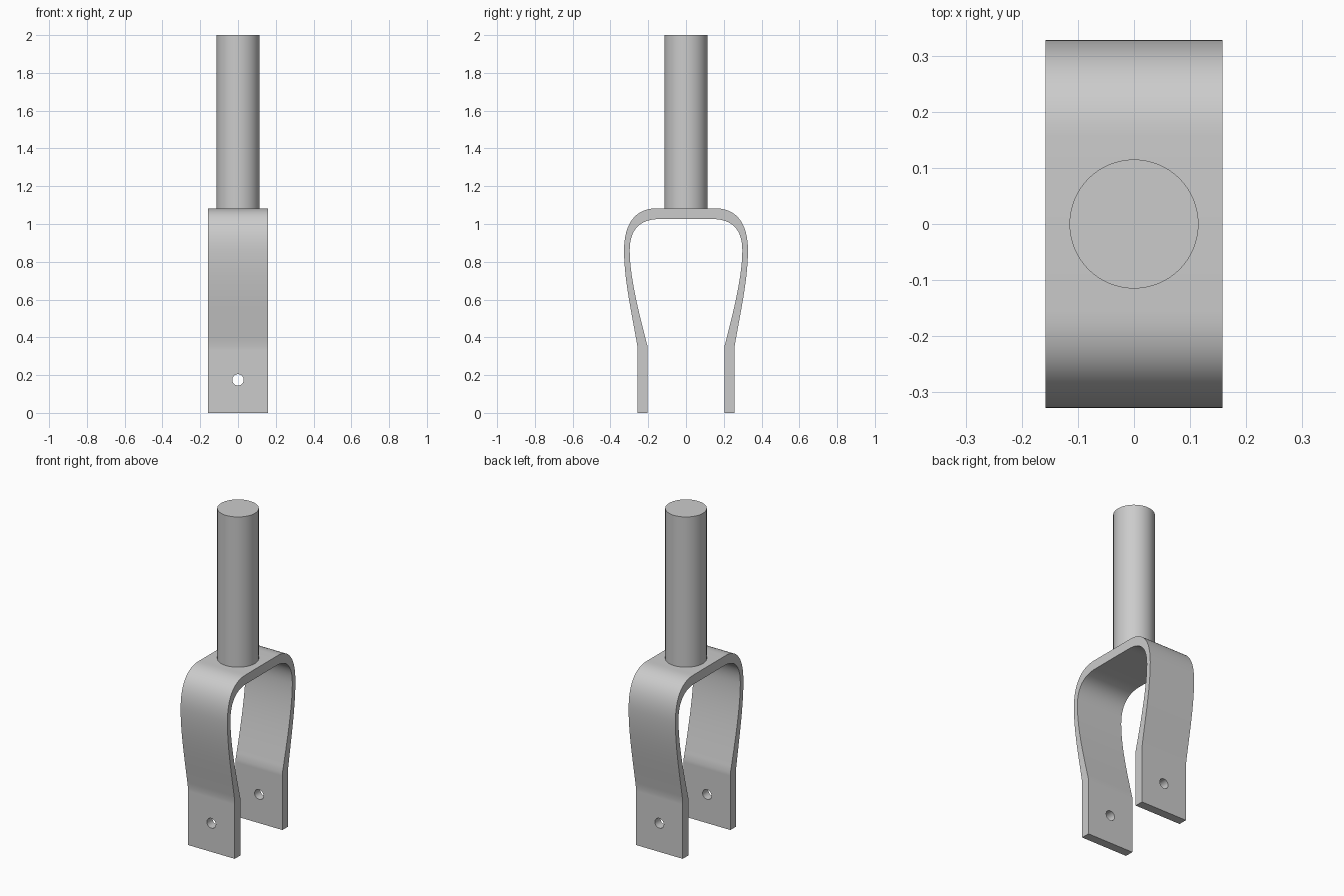
import bpy, bmesh, math
from mathutils import Vector
from mathutils.geometry import interpolate_bezier

if "Cube" in bpy.data.objects:
    bpy.data.objects.remove(bpy.data.objects["Cube"])

HALF_WIDTH = 0.158


def bezier(p0, h0, h1, p1, n):
    pts = interpolate_bezier(*[Vector((*p, 0)) for p in (p0, h0, h1, p1)], n)
    return [(p.x, p.y) for p in pts]


def side(foot, low, mid, top):
    """One half of a contour as (y, z): straight foot, bulging leg, rounded shoulder."""
    leg = bezier((foot, 0.35), low[0], low[1], mid, 17)
    shoulder = bezier(mid, top[0], top[1], top[2], 17)
    return [(foot, 0), (foot, 0.33)] + leg + shoulder[1:]


def mirrored(half):
    return half + [(-y, z) for y, z in reversed(half)]


def cylinder(name, radius, depth, location, rotation=(0, 0, 0), sides=64):
    bpy.ops.mesh.primitive_cylinder_add(vertices=sides, radius=radius, depth=depth,
                                        location=location, rotation=rotation)
    ob = bpy.context.object
    ob.name = name
    return ob


def smooth(ob):
    bpy.ops.object.select_all(action='DESELECT')
    ob.select_set(True)
    bpy.context.view_layer.objects.active = ob
    bpy.ops.object.shade_smooth_by_angle(angle=math.radians(30))


# Bent strap forming the fork: outer and inner contours joined into one band
outer = mirrored(side(0.257, [(0.285, 0.52), (0.328, 0.70)], (0.328, 0.86),
                      [(0.328, 1.0), (0.27, 1.083), (0.155, 1.083)]))
inner = mirrored(side(0.203, [(0.25, 0.53), (0.298, 0.72)], (0.298, 0.86),
                      [(0.298, 0.97), (0.245, 1.026), (0.14, 1.026)]))
bm = bmesh.new()
o = [bm.verts.new((-HALF_WIDTH, y, z)) for y, z in outer]
i = [bm.verts.new((-HALF_WIDTH, y, z)) for y, z in inner]
for k in range(len(o) - 1):
    bm.faces.new((o[k], o[k + 1], i[k + 1], i[k]))
ext = bmesh.ops.extrude_face_region(bm, geom=bm.faces[:], use_keep_orig=True)
moved = [v for v in ext["geom"] if isinstance(v, bmesh.types.BMVert)]
bmesh.ops.translate(bm, verts=moved, vec=(2 * HALF_WIDTH, 0, 0))
bmesh.ops.recalc_face_normals(bm, faces=bm.faces[:])
mesh = bpy.data.meshes.new("fork")
bm.to_mesh(mesh)
bm.free()
fork = bpy.data.objects.new("fork", mesh)
bpy.context.collection.objects.link(fork)

# Axle holes through both feet
cutter = cylinder("axle_hole_cutter", 0.03, 1, (0, 0, 0.175), (math.pi / 2, 0, 0), 32)
cutter.hide_render = True
bpy.context.view_layer.objects.active = fork
cut = fork.modifiers.new("axle_holes", 'BOOLEAN')
cut.operation = 'DIFFERENCE'
cut.solver = 'EXACT'
cut.object = cutter
bpy.ops.object.modifier_apply(modifier=cut.name)
bpy.data.objects.remove(cutter)
smooth(fork)

# Steerer stem standing on the crown
stem = cylinder("stem", 0.115, 2 - 1.083, (0, 0, (2 + 1.083) / 2))
smooth(stem)
